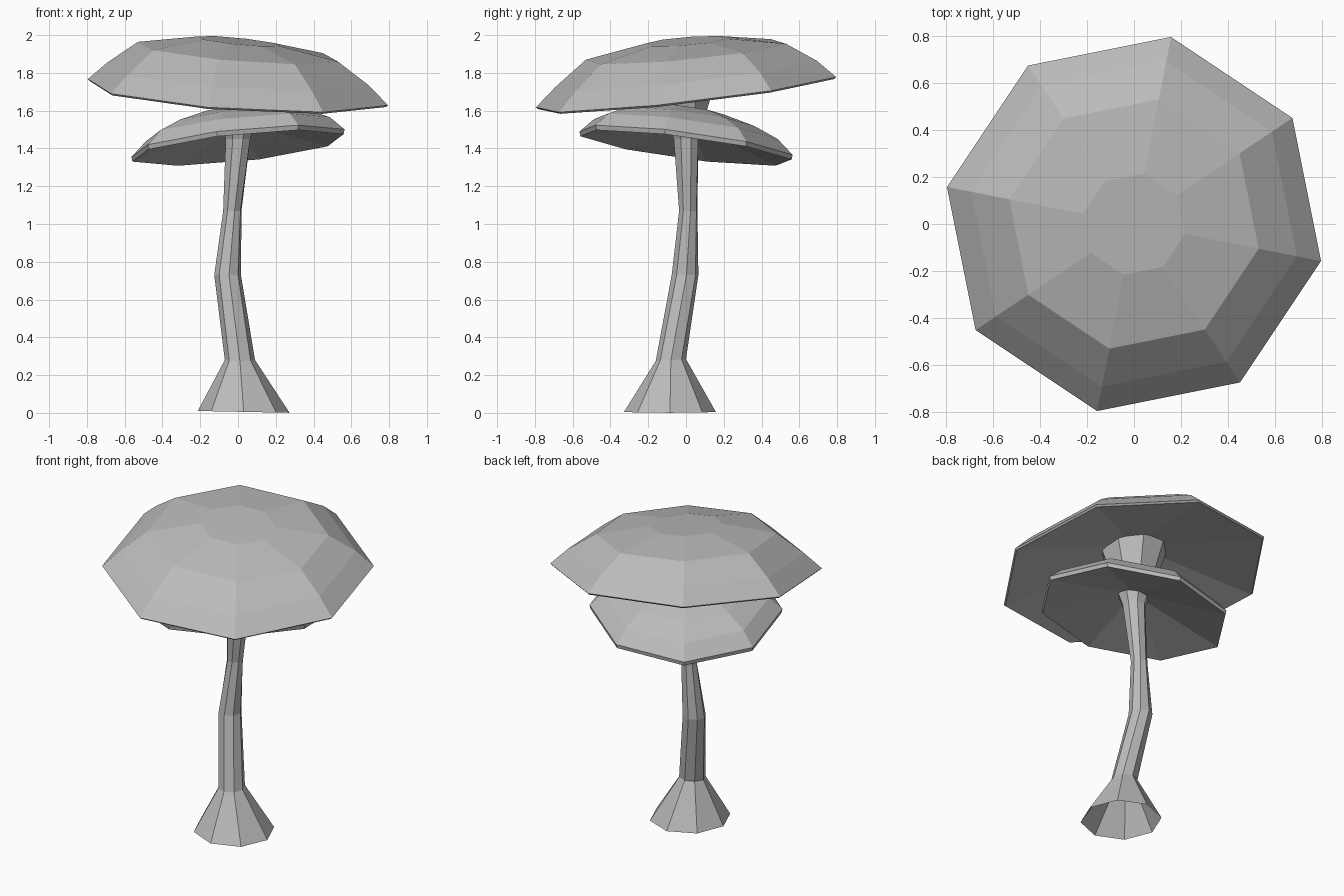
import bpy, bmesh, math

if "Cube" in bpy.data.objects:
    bpy.data.objects.remove(bpy.data.objects["Cube"])

SIDES = 8
grey = bpy.data.materials.new("dark_grey")
grey.diffuse_color = (0.5, 0.5, 0.5, 1)
grey.use_nodes = True
grey.node_tree.nodes["Principled BSDF"].inputs["Base Color"].default_value = grey.diffuse_color


def loft(name, rings, closed):
    """Skin octagonal rings (cx, cy, radius, z, phase degrees, lean x, lean y)."""
    bm = bmesh.new()
    loops = []
    for cx, cy, r, z, phase, sx, sy in rings:
        loop = []
        for i in range(SIDES):
            a = math.radians(phase) + i * math.tau / SIDES
            x, y = cx + r * math.cos(a), cy + r * math.sin(a)
            loop.append(bm.verts.new((x, y, z + sx * x + sy * y)))
        loops.append(loop)
    for lo, hi in zip(loops, loops[1:]):
        for i in range(SIDES):
            j = (i + 1) % SIDES
            bm.faces.new((lo[i], lo[j], hi[j], hi[i]))
    if closed:
        bm.faces.new(loops[0][::-1])
        bm.faces.new(loops[-1])
    mesh = bpy.data.meshes.new(name)
    bm.to_mesh(mesh)
    bm.free()
    mesh.materials.append(grey)
    obj = bpy.data.objects.new(name, mesh)
    bpy.context.collection.objects.link(obj)


def cap(name, z, profile):
    """Tilted cap from (radius, height, lean x, lean y), starting under the cap."""
    loft(name, [(0, 0, r, z + h, -11.2, sx, sy) for r, h, sx, sy in profile], True)


# Bent, twisting stem with flared, open foot and flared collar
loft("stem", [
    (0.03, -0.085, 0.243, 0.006, 0, -0.02, 0),
    (0.01, -0.08, 0.08, 0.285, 0, 0, 0.06),
    (-0.055, -0.005, 0.071, 0.73, 6, 0, 0),
    (-0.03, 0.012, 0.05, 1.07, 14, 0, 0),
    (0.0, 0.0, 0.07, 1.45, 22, 0, 0),
    (0.0, 0.0, 0.20, 1.83, 22, -0.065, 0.114),
], False)

# Large upper cap with hollow underside, flattening towards the crown
A = (-0.065, 0.114)
cap("upper_cap", 1.69, [
    (0.19, 0.14, *A), (0.80, -0.002, *A), (0.81, 0.008, *A), (0.705, 0.105, *A),
    (0.54, 0.222, -0.08, 0.095), (0.22, 0.278, -0.10, 0.08)])

# Smaller lower cap leaning the other way
B = (0.104, -0.13)
cap("lower_cap", 1.408, [
    (0.085, 0.11, *B), (0.57, -0.005, *B), (0.575, 0.02, *B), (0.495, 0.095, *B),
    (0.37, 0.15, *B), (0.20, 0.195, *B)])
